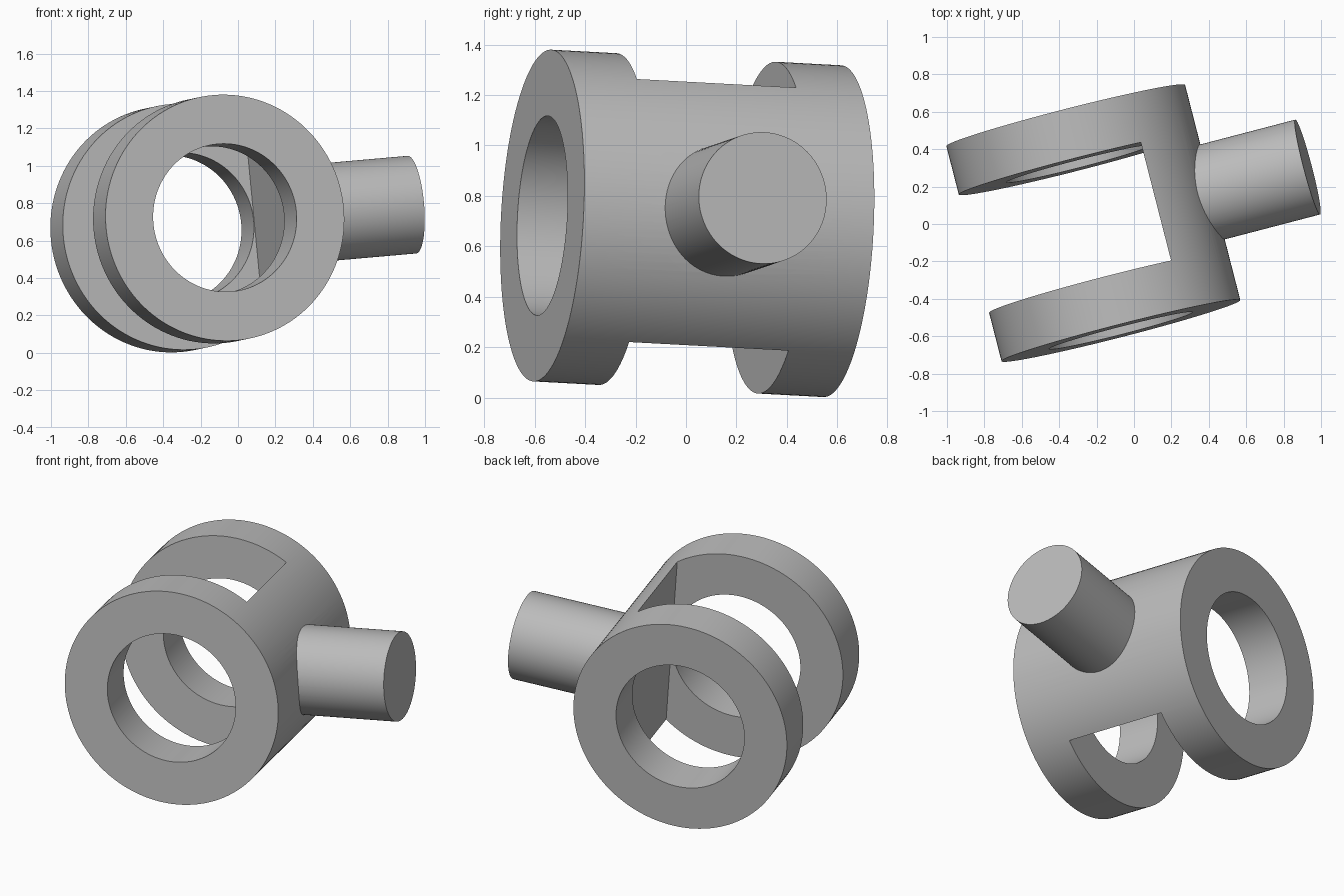
import bpy, bmesh, math
from mathutils import Matrix, Vector

cube = bpy.data.objects.get("Cube")
if cube:
    bpy.data.objects.remove(cube, do_unlink=True)

# Sizes in the part's own frame: x along the shaft, y along the bore
LENGTH, RADIUS, BORE = 1.189, 0.659, 0.3963
GAP, WALL = 0.653, 0.399
SHAFT_RADIUS, SHAFT_END = 0.262, 1.189

# Tilted frame of the whole part
origin = Vector((-0.2175, 0.005, 0.691))
bore_axis = Vector((-0.295, 1.15, -0.062)).normalized()
shaft_axis = Vector((1.147, 0.297, 0.101))
shaft_axis = (shaft_axis - bore_axis * shaft_axis.dot(bore_axis)).normalized()
frame = Matrix((shaft_axis, bore_axis, shaft_axis.cross(bore_axis))).transposed().to_4x4()
frame.translation = origin

grey = bpy.data.materials.new("plain grey")
grey.use_nodes = True
colour = (0.5, 0.5, 0.5, 1)
grey.diffuse_color = colour
grey.node_tree.nodes["Principled BSDF"].inputs["Base Color"].default_value = colour


def make_object(name, bm):
    mesh = bpy.data.meshes.new(name)
    bm.to_mesh(mesh)
    bm.free()
    mesh.materials.append(grey)
    obj = bpy.data.objects.new(name, mesh)
    obj.matrix_world = frame
    bpy.context.collection.objects.link(obj)
    return obj


def cylinder(name, radius, length, axis, start):
    bm = bmesh.new()
    turn = Vector((0, 0, 1)).rotation_difference(axis).to_matrix().to_4x4()
    place = Matrix.Translation(axis * (start + length / 2)) @ turn
    bmesh.ops.create_cone(bm, cap_ends=True, segments=128, radius1=radius,
                          radius2=radius, depth=length, matrix=place)
    return make_object(name, bm)


def box(name, size, centre):
    bm = bmesh.new()
    bmesh.ops.create_cube(bm, size=1, matrix=Matrix.Translation(centre) @ Matrix.Diagonal((*size, 1)))
    return make_object(name, bm)


def combine(target, tool, operation):
    mod = target.modifiers.new(operation, 'BOOLEAN')
    mod.operation = operation
    mod.solver = 'EXACT'
    mod.object = tool
    bpy.context.view_layer.objects.active = target
    bpy.ops.object.modifier_apply(modifier=mod.name)
    bpy.data.objects.remove(tool, do_unlink=True)


X, Y = Vector((1, 0, 0)), Vector((0, 1, 0))

# Drum cut into two rings joined by a solid web
fork = cylinder("ring_fork_with_shaft", RADIUS, LENGTH, Y, -LENGTH / 2)
combine(fork, box("slot_cutter", (2, GAP, 2), (WALL - 1, 0, 0)), 'DIFFERENCE')
combine(fork, cylinder("bore_cutter", BORE, 2, Y, -1), 'DIFFERENCE')

# Round shaft on the outside of the web
shaft_start = 0.48
combine(fork, cylinder("shaft", SHAFT_RADIUS, SHAFT_END - shaft_start, X, shaft_start), 'UNION')

bpy.ops.object.select_all(action='DESELECT')
fork.select_set(True)
bpy.context.view_layer.objects.active = fork
bpy.ops.object.shade_smooth_by_angle(angle=math.radians(30))
